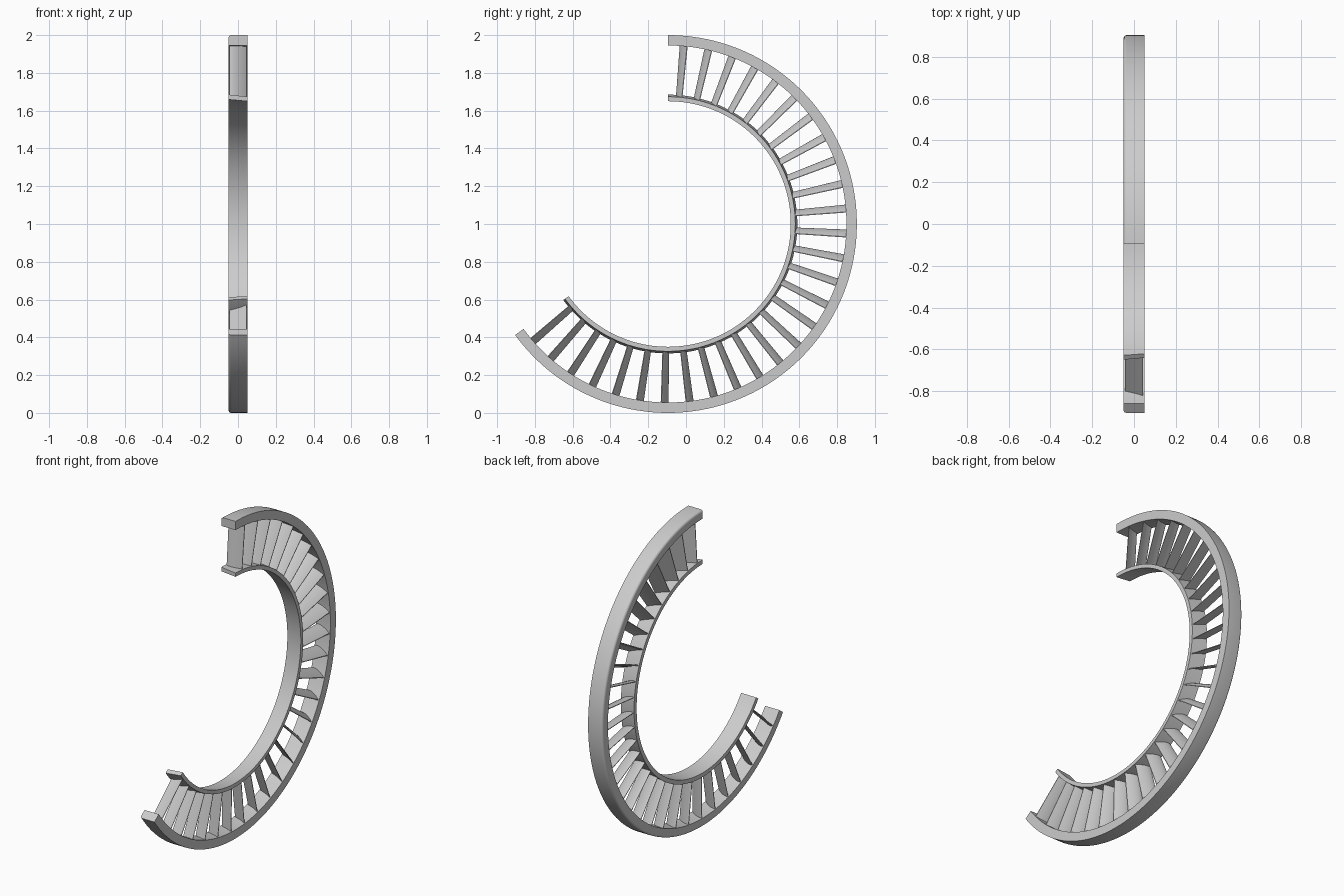
import bpy, bmesh, math
from mathutils import Vector

CENTRE_Y, CENTRE_Z = -0.0955, 1.0
START, SPAN = 90, -234        # arc of the segment, in degrees
VANES, PITCH, MARGIN = 29, 8, 5

cube = bpy.data.objects.get("Cube")
if cube:
    bpy.data.objects.remove(cube)

metal = bpy.data.materials.new("grey metal")
metal.use_nodes = True
GREY = (0.6, 0.6, 0.6, 1)
metal.diffuse_color = GREY
metal.node_tree.nodes["Principled BSDF"].inputs["Base Color"].default_value = GREY


def polar(x, radius, degrees):
    a = math.radians(degrees)
    return Vector((x, CENTRE_Y + radius * math.cos(a), CENTRE_Z + radius * math.sin(a)))


def loft(bm, sections):
    """Join closed sections into a capped solid."""
    rows = [[bm.verts.new(p) for p in s] for s in sections]
    for a, b in zip(rows, rows[1:]):
        for i in range(len(a)):
            j = (i + 1) % len(a)
            bm.faces.new((a[i], a[j], b[j], b[i]))
    bm.faces.new(rows[0][::-1])
    bm.faces.new(rows[-1])


def finish(bm, name, angle=30):
    bmesh.ops.recalc_face_normals(bm, faces=bm.faces)
    mesh = bpy.data.meshes.new(name)
    bm.to_mesh(mesh)
    bm.free()
    mesh.materials.append(metal)
    obj = bpy.data.objects.new(name, mesh)
    bpy.context.collection.objects.link(obj)
    bpy.ops.object.select_all(action='DESELECT')
    obj.select_set(True)
    bpy.context.view_layer.objects.active = obj
    bpy.ops.object.shade_smooth_by_angle(angle=math.radians(angle))
    return obj


def ring(name, profile, steps=117):
    """Sweep an (x, radius) profile along the arc."""
    bm = bmesh.new()
    loft(bm, [[polar(x, r, START + SPAN * i / steps) for x, r in profile]
              for i in range(steps + 1)])
    return finish(bm, name)


# Outer band with a rounded outside edge on one side
fillet = 0.015
corner = [(-0.05 + fillet * (1 - math.cos(t)), 1 - fillet * (1 - math.sin(t)))
          for t in (math.pi / 2 * k / 4 for k in range(5))]
ring("outer_band", [(0.05, 0.945), (-0.05, 0.945)] + corner + [(0.05, 1.0)])

# Thin, slightly conical inner band
ring("inner_band", [(0.05, 0.65), (-0.05, 0.659), (-0.05, 0.685), (0.05, 0.674)])


def vane_section(radius, centre, scale, steps=10):
    """Cambered blade section: axial on one edge, turned on the other."""
    upper, lower = [], []
    for k in range(steps + 1):
        u = (1 - math.cos(math.pi * k / steps)) / 2
        camber = 0.034 * u ** 1.7 - 0.015
        half = 0.002 + 0.011 * math.sqrt(u) * (1 - u)
        for side, sign in ((upper, 1), (lower, -1)):
            offset = scale * (camber + sign * half)
            side.append(polar(-0.044 + 0.088 * u, radius,
                              centre - math.degrees(offset / radius)))
    return upper + lower[::-1]


# Row of guide vanes between the bands
bm = bmesh.new()
for i in range(VANES):
    angle = START - MARGIN - PITCH * i
    loft(bm, [vane_section(0.667, angle, 0.85), vane_section(0.955, angle, 1.05)])
finish(bm, "guide_vanes", 40)
